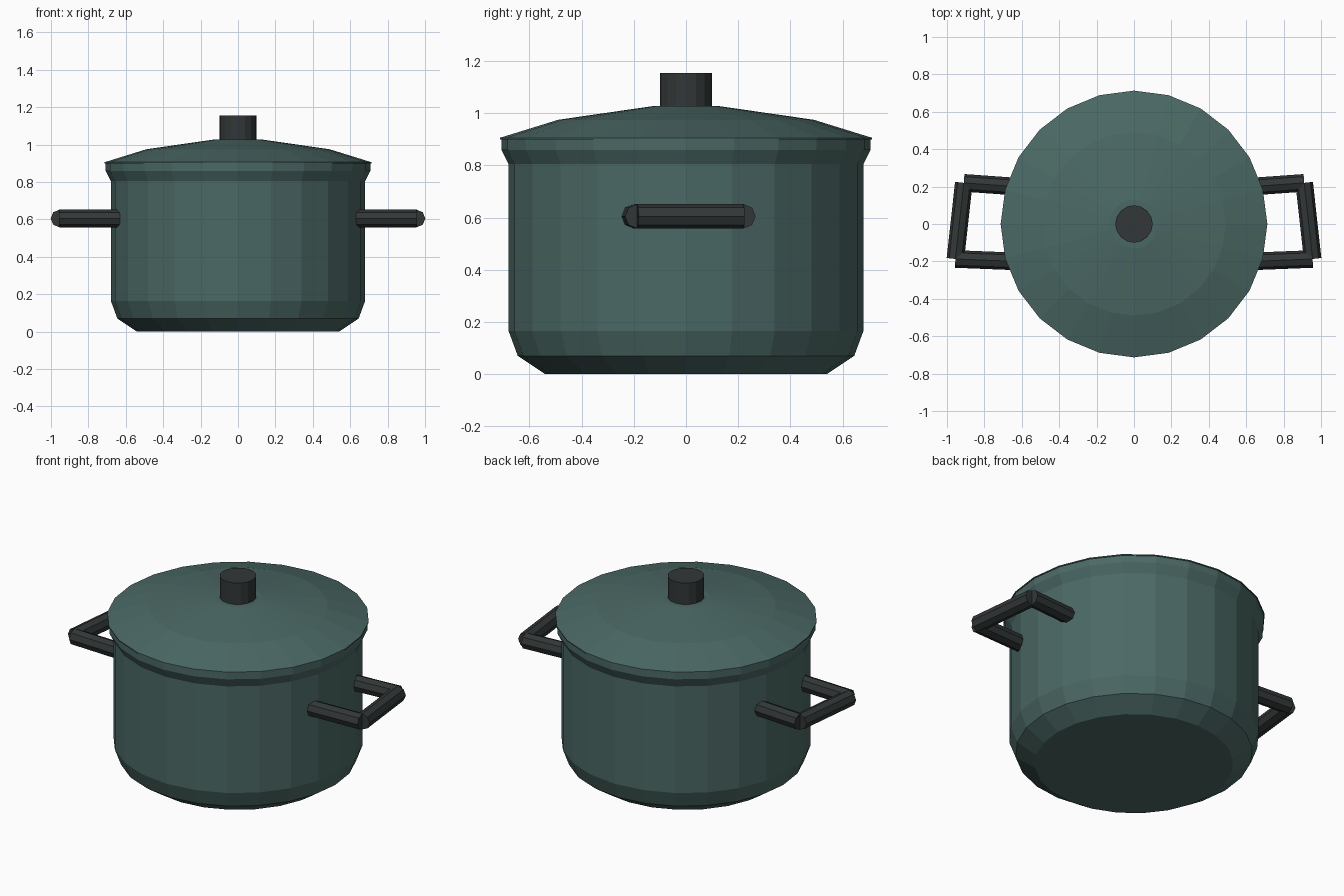
import bpy, bmesh, math
from mathutils import Vector, Matrix

cube = bpy.data.objects.get("Cube")
if cube:
    bpy.data.objects.remove(cube, do_unlink=True)


def make_material(name, rgb):
    mat = bpy.data.materials.new(name)
    mat.use_nodes = True
    colour = (*rgb, 1)
    mat.diffuse_color = colour
    mat.node_tree.nodes["Principled BSDF"].inputs["Base Color"].default_value = colour
    return mat


enamel = make_material("teal enamel", (0.070, 0.140, 0.130))
grip = make_material("charcoal grip", (0.032, 0.038, 0.038))


def add_object(name, bm, mat):
    bmesh.ops.recalc_face_normals(bm, faces=bm.faces)
    mesh = bpy.data.meshes.new(name)
    bm.to_mesh(mesh)
    bm.free()
    mesh.materials.append(mat)
    obj = bpy.data.objects.new(name, mesh)
    bpy.context.collection.objects.link(obj)
    return obj


def lathe(name, profile, sides, mat):
    """Turn a (radius, height) profile around z and cap both ends."""
    bm = bmesh.new()
    rings = []
    for r, z in profile:
        angles = [math.tau * i / sides for i in range(sides)]
        rings.append([bm.verts.new((r * math.cos(a), r * math.sin(a), z)) for a in angles])
    for low, high in zip(rings, rings[1:]):
        for i in range(sides):
            j = (i + 1) % sides
            bm.faces.new((low[i], low[j], high[j], high[i]))
    bm.faces.new(rings[0][::-1])
    bm.faces.new(rings[-1])
    return add_object(name, bm, mat)


def add_bar(bm, start, end, radius, sides=8):
    """Straight horizontal bar with a vertex on its top edge."""
    start, end = Vector(start), Vector(end)
    along = end - start
    side = Vector((0, 0, 1)).cross(along).normalized()
    rotation = Matrix((side, along.normalized().cross(side), along.normalized())).transposed()
    matrix = Matrix.Translation((start + end) / 2) @ rotation.to_4x4()
    bmesh.ops.create_cone(bm, cap_ends=True, segments=sides, radius1=radius,
                          radius2=radius, depth=along.length, matrix=matrix)


# Pot body with chamfered base and flared rim
lathe("pot_body", [(0.54, 0), (0.645, 0.07), (0.68, 0.165), (0.68, 0.805),
                   (0.708, 0.86), (0.708, 0.9)], 24, enamel)

# Shallow domed lid and its knob
lathe("lid", [(0.713, 0.9), (0.713, 0.906), (0.49, 0.975), (0.13, 1.027)], 24, enamel)
lathe("lid_knob", [(0.1, 1.0), (0.1, 1.155)], 16, grip)

# Side handles, each made of three straight bars
path = [(0.63, 0.2), (0.91, 0.22), (0.955, -0.187), (0.63, -0.2)]
for name, sx in (("left_handle", 1), ("right_handle", -1)):
    points = [(sx * x, y, 0.605) for x, y in path]
    bm = bmesh.new()
    for a, b in zip(points, points[1:]):
        add_bar(bm, a, b, 0.047)
    add_object(name, bm, grip)
